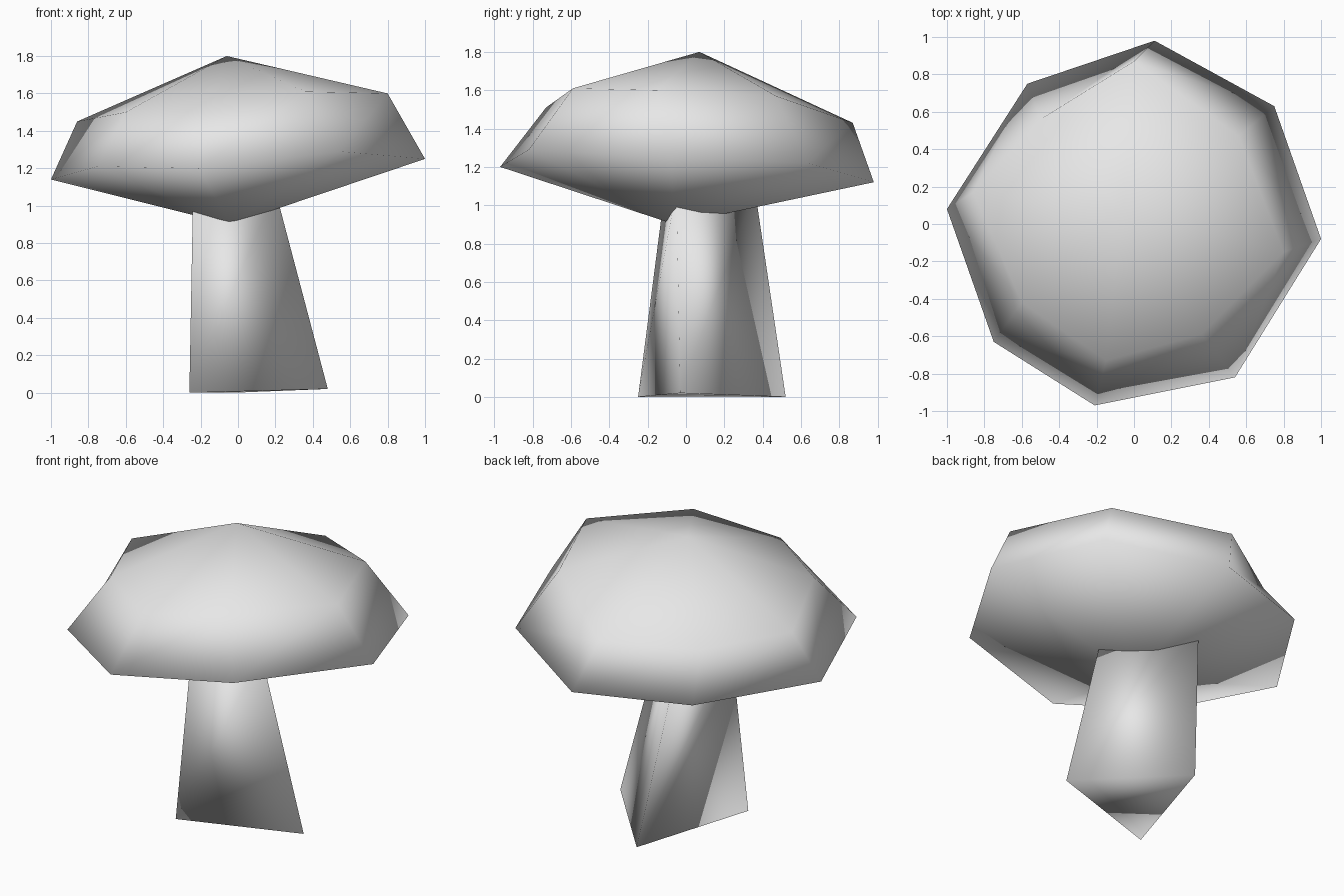
import bpy
import bmesh

# Remove the default cube only
default_cube = bpy.data.objects.get("Cube")
if default_cube:
    bpy.data.objects.remove(default_cube, do_unlink=True)


def make_material(name, colour):
    material = bpy.data.materials.new(name)
    material.use_nodes = True
    material.diffuse_color = colour
    material.node_tree.nodes["Principled BSDF"].inputs["Base Color"].default_value = colour
    return material


def loft(name, rings, material, bottom=None, top=None):
    """Bridge rings from bottom to top; close each end with a pole or a flat face."""
    bm = bmesh.new()
    loops = [[bm.verts.new(point) for point in ring] for ring in rings]
    count = len(loops[0])

    # Side faces between neighbouring rings
    for lower, upper in zip(loops, loops[1:]):
        for i in range(count):
            j = (i + 1) % count
            bm.faces.new((lower[i], lower[j], upper[j], upper[i]))

    # End faces
    for loop, pole in ((loops[0][::-1], bottom), (loops[-1], top)):
        if pole is None:
            bm.faces.new(loop)
            continue
        tip = bm.verts.new(pole)
        for i in range(count):
            bm.faces.new((loop[i], loop[(i + 1) % count], tip))

    bmesh.ops.recalc_face_normals(bm, faces=bm.faces[:])
    for face in bm.faces:
        face.smooth = True
    mesh = bpy.data.meshes.new(name)
    bm.to_mesh(mesh)
    bm.free()
    mesh.materials.append(material)
    obj = bpy.data.objects.new(name, mesh)
    bpy.context.scene.collection.objects.link(obj)
    return obj


grey = make_material("plain grey", (0.8, 0.8, 0.8, 1))

# Mushroom cap: an irregular eight-sided rim and shoulder between two poles
cap_rim = [
    (1, -.08, 1.25), (.75, .63, 1.22), (.11, .98, 1.12), (-.57, .75, 1.13),
    (-1, .08, 1.14), (-.75, -.63, 1.21), (-.21, -.97, 1.2), (.54, -.82, 1.29),
]
cap_shoulder = [
    (.8, -.15, 1.6), (.56, .47, 1.57), (0, .87, 1.43), (-.5, .56, 1.39),
    (-.86, .17, 1.45), (-.6, -.42, 1.5), (-.15, -.73, 1.51), (.36, -.59, 1.61),
]
loft("mushroom_cap", [cap_rim, cap_shoulder], grey,
     bottom=(-.04, -.06, .9), top=(-.06, .07, 1.8))

# Stem: a leaning, tapered three-sided column that runs up into the cap
stem_base = [(-.26, -.25, 0), (.48, -.03, .02), (-.02, .52, 0)]
stem_top = [(-.24, -.11, 1.08), (.2, -.05, 1.08), (-.18, .36, 1.08)]
loft("mushroom_stem", [stem_base, stem_top], grey)
